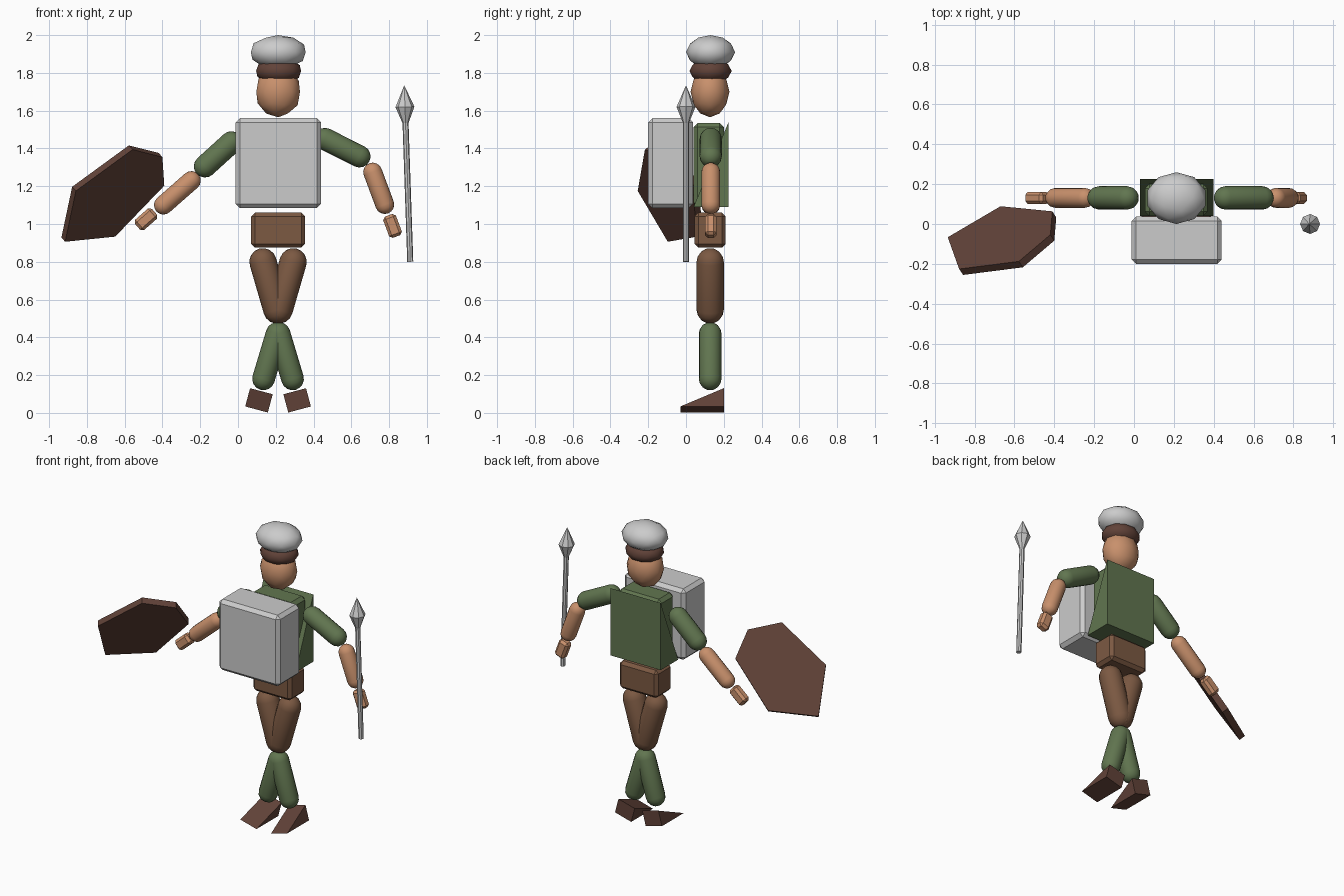
import bpy, bmesh, math
from mathutils import Vector, Matrix

if "Cube" in bpy.data.objects:
    bpy.data.objects.remove(bpy.data.objects["Cube"])

CX, CY = 0.212, 0.128   # body axis


def material(name, rgb):
    m = bpy.data.materials.new(name)
    m.diffuse_color = (*rgb, 1)
    m.use_nodes = True
    m.node_tree.nodes["Principled BSDF"].inputs["Base Color"].default_value = m.diffuse_color
    return m


GREEN = material("green_cloth", (0.12, 0.18, 0.08))
BROWN = material("brown_leather", (0.20, 0.10, 0.055))
DARK = material("dark_leather", (0.12, 0.055, 0.04))
SKIN = material("skin", (0.58, 0.28, 0.15))


def finish(name, bm, mat=None, smooth=False):
    bmesh.ops.recalc_face_normals(bm, faces=bm.faces)
    me = bpy.data.meshes.new(name)
    bm.to_mesh(me)
    bm.free()
    ob = bpy.data.objects.new(name, me)
    bpy.context.collection.objects.link(ob)
    if mat:
        me.materials.append(mat)
    if smooth:
        bpy.context.view_layer.objects.active = ob
        ob.select_set(True)
        bpy.ops.object.shade_smooth_by_angle(angle=math.radians(40))
        ob.select_set(False)
    return ob


def lathe(name, a, b, profile, mat=None, n=16, smooth=True):
    """Revolve (radius, distance) points about the axis from a to b."""
    a, b = Vector(a), Vector(b)
    rot = (b - a).to_track_quat('Z', 'Y')
    bm = bmesh.new()
    rings = []
    for r, h in profile:
        count = 1 if r == 0 else n
        rings.append([bm.verts.new(a + rot @ Vector((r * math.cos(math.tau * i / n),
                      r * math.sin(math.tau * i / n), h))) for i in range(count)])
    for p, q in zip(rings, rings[1:]):
        for i in range(n):
            j = (i + 1) % n
            if len(p) == 1:
                bm.faces.new((p[0], q[i], q[j]))
            elif len(q) == 1:
                bm.faces.new((p[i], p[j], q[0]))
            else:
                bm.faces.new((p[i], p[j], q[j], q[i]))
    for ring in (rings[0], rings[-1]):
        if len(ring) > 1:
            bm.faces.new(ring)
    return finish(name, bm, mat, smooth)


def capsule(name, a, b, r, mat):
    length = (Vector(b) - Vector(a)).length
    arc = [(r * math.cos(t), r * math.sin(t)) for t in (math.pi / 8 * k for k in range(4))]
    prof = ([(0, -r)] + [(c, -s) for c, s in reversed(arc)]
            + [(c, length + s) for c, s in arc] + [(0, length + r)])
    return lathe(name, a, b, prof, mat)


def box(name, lo, hi, bevel, mat=None, matrix=Matrix()):
    lo, hi = Vector(lo), Vector(hi)
    bm = bmesh.new()
    bmesh.ops.create_cube(bm, size=1)
    bmesh.ops.scale(bm, vec=hi - lo, verts=bm.verts)
    bmesh.ops.translate(bm, vec=(lo + hi) / 2, verts=bm.verts)
    bmesh.ops.bevel(bm, geom=bm.edges[:], offset=bevel, segments=1, affect='EDGES')
    bm.transform(matrix)
    return finish(name, bm, mat)


def prism(name, points, offset, mat, matrix=Matrix()):
    """Extrude a flat outline by an offset vector."""
    bm = bmesh.new()
    face = bm.faces.new([bm.verts.new(p) for p in points])
    ext = bmesh.ops.extrude_face_region(bm, geom=[face], use_keep_orig=True)
    bmesh.ops.translate(bm, vec=Vector(offset),
                        verts=[v for v in ext["geom"] if isinstance(v, bmesh.types.BMVert)])
    bm.transform(matrix)
    return finish(name, bm, mat)


def ball(name, lo, hi, mat=None):
    """Low-poly icosphere fitted to a bounding box."""
    bm = bmesh.new()
    bmesh.ops.create_icosphere(bm, subdivisions=2, radius=1)
    for k in range(3):
        top = max(v.co[k] for v in bm.verts)
        for v in bm.verts:
            v.co[k] = (lo[k] + hi[k]) / 2 + v.co[k] / top * (hi[k] - lo[k]) / 2
    return finish(name, bm, mat, True)


# Head, hair band and helmet
ball("head", (0.097, 0.024, 1.565), (0.328, 0.23, 1.835), SKIN)
ball("hair", (0.096, 0.018, 1.74), (0.334, 0.242, 1.88), DARK)
ball("helmet", (0.068, 0.0, 1.82), (0.358, 0.26, 2.0))

# Torso, back wedge, breastplate and pelvis
box("torso", (0.055, 0.04, 1.09), (0.37, 0.2, 1.535), 0.022, GREEN)
prism("back_cape", [(0.03, 0.225, 1.54), (0.03, 0.225, 1.09), (0.03, 0.04, 1.09)],
      (0.37, 0, 0), GREEN)
box("breastplate", (-0.012, -0.2, 1.085), (0.44, 0.037, 1.56), 0.022)
box("pelvis", (0.07, 0.045, 0.875), (0.355, 0.21, 1.06), 0.02, BROWN)

# Legs and wedge shoes, mirrored about the body axis
for side, s in (("left", -1), ("right", 1)):
    capsule(side + "_thigh", (CX + s * 0.08, CY, 0.80), (CX + s * 0.006, CY, 0.545), 0.072, BROWN)
    capsule(side + "_shin", (CX + s * 0.005, CY, 0.42), (CX + s * 0.077, CY, 0.18), 0.06, GREEN)
    place = Matrix.Translation((CX + s * 0.114, 0, 0.018)) @ Matrix.Rotation(-s * math.radians(15), 4, 'Y')
    prism(side + "_shoe", [(-0.062, 0.2, 0), (-0.062, 0.2, 0.1), (-0.062, -0.03, 0)],
          (0.124, 0, 0), DARK, place)

# Arms: shoulder, elbow, forearm top, wrist, hand centre as (x, z)
ARMS = {
    "left": [(-0.035, 1.432), (-0.175, 1.305), (-0.247, 1.23), (-0.395, 1.10), (-0.487, 1.025)],
    "right": [(0.46, 1.45), (0.643, 1.358), (0.713, 1.275), (0.777, 1.103), (0.818, 0.99)],
}
for side, pts in ARMS.items():
    p = [Vector((x, CY + 0.003, z)) for x, z in pts]
    capsule(side + "_upper_arm", p[0], p[1], 0.059, GREEN)
    capsule(side + "_forearm", p[2], p[3], 0.05, SKIN)
    d = p[3] - p[2]
    turn = Matrix.Translation(p[4]) @ Matrix.Rotation(math.atan2(d.x, d.z), 4, 'Y')
    box(side + "_hand", (-0.036, -0.03, -0.06), (0.036, 0.03, 0.06), 0.015, SKIN, turn)

# Spear with a diamond point
lathe("spear", (0.912, 0, 0.80), (0.88, 0, 1.735),
      [(0.016, 0), (0.016, 0.735), (0.05, 0.82), (0, 0.935)], n=8, smooth=False)

# Six-sided tilted shield: front outline projected onto its plane
n = Vector((-0.47, 0.71, 0.52)).normalized()
outline = [(-0.935, 0.928), (-0.67, 0.955), (-0.41, 1.225), (-0.42, 1.376), (-0.578, 1.416), (-0.878, 1.197)]
prism("shield", [(x, -0.068 - (n.x * (x + 0.935) + n.z * (z - 0.93)) / n.y, z) for x, z in outline],
      -n * 0.042, DARK)
